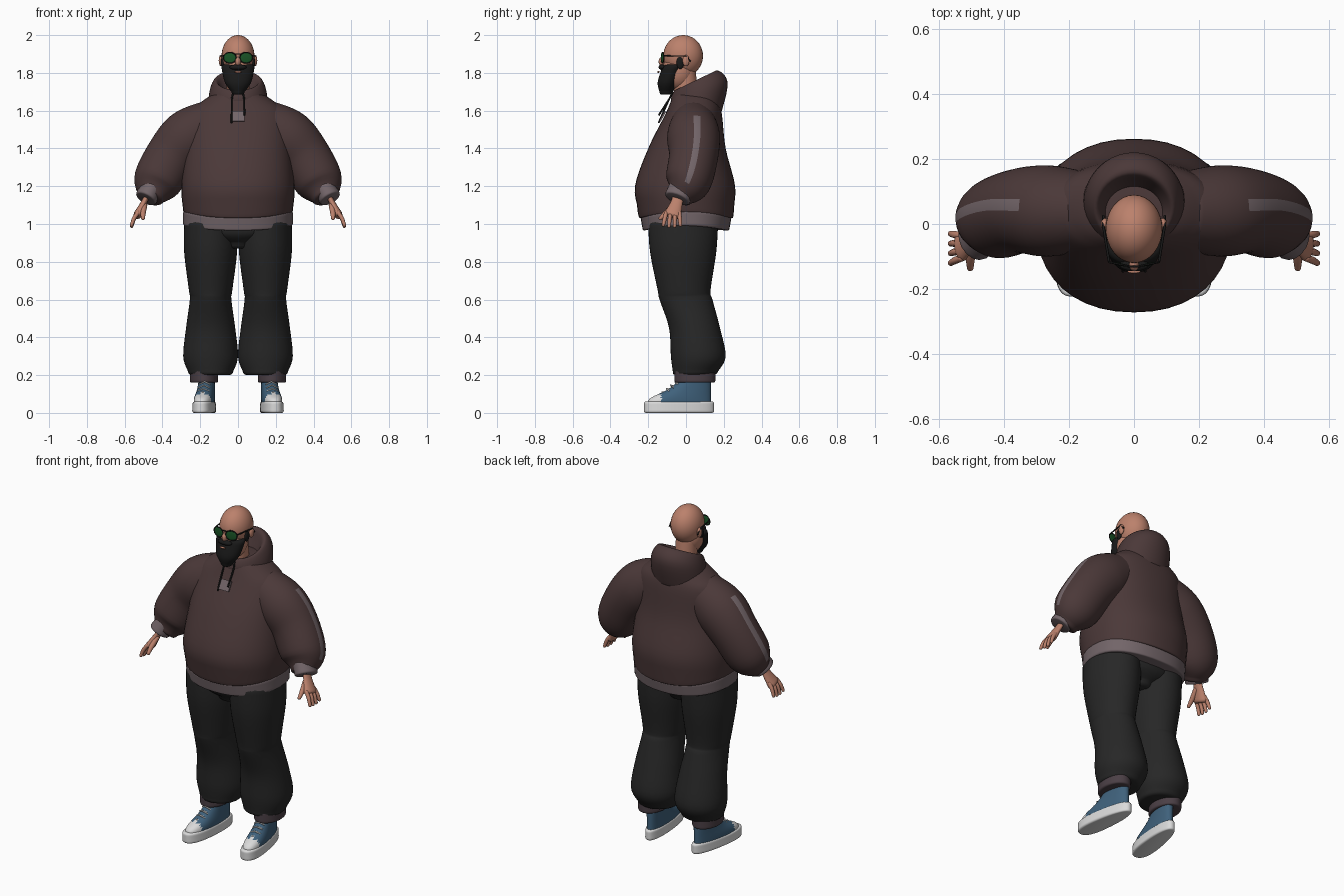
import bpy, bmesh, math
from mathutils import Vector, Matrix

if "Cube" in bpy.data.objects:
    bpy.data.objects.remove(bpy.data.objects["Cube"])


def material(name, red, green, blue):
    mat = bpy.data.materials.new(name)
    mat.use_nodes = True
    color = (red, green, blue, 1)
    mat.diffuse_color = color
    mat.node_tree.nodes["Principled BSDF"].inputs["Base Color"].default_value = color
    return mat


BROWN = material("dark brown cloth", .07, .04, .04)
MAUVE = material("mauve grey rib", .17, .13, .14)
CHARCOAL = material("charcoal cloth", .02, .02, .02)
RIB = material("dark rib", .07, .05, .06)
SKIN = material("skin", .5, .22, .15)
HAIR = material("black hair", .01, .01, .01)
BLUE = material("blue canvas", .05, .12, .2)
WHITE = material("white rubber", .7, .7, .7)
GREEN = material("green glass", .01, .09, .02)


def finish(name, bm, materials):
    """Turn a bmesh into a smooth shaded object that keeps its hard edges."""
    bmesh.ops.recalc_face_normals(bm, faces=bm.faces)
    for face in bm.faces:
        face.smooth = True
    for edge in bm.edges:
        edge.smooth = edge.calc_face_angle(0) < 1
    mesh = bpy.data.meshes.new(name)
    bm.to_mesh(mesh)
    bm.free()
    for mat in materials:
        mesh.materials.append(mat)
    return link(name, mesh)


def link(name, data):
    ob = bpy.data.objects.new(name, data)
    bpy.context.collection.objects.link(ob)
    return ob


def interpolate(rows, steps=5):
    """Smooth curve through all rows of numbers."""
    result = []
    last = len(rows) - 1
    for i in range(last):
        before, start = Vector(rows[max(i - 1, 0)]), Vector(rows[i])
        end, after = Vector(rows[i + 1]), Vector(rows[min(i + 2, last)])
        for k in range(steps):
            t = k / steps
            ease = t * t * (3 - 2 * t)
            pull_start = (end - before) / 2 * t * (1 - t) ** 2
            pull_end = (after - start) / 2 * t * t * (1 - t)
            result.append(start.lerp(end, ease) + pull_start - pull_end)
    return result + [Vector(rows[last])]


def rounded_end(frame, neighbour, radius):
    """Extra sections that round off the end of a skin."""
    centre, u, v = frame
    outward = (centre - neighbour[0]).normalized()
    sections = []
    for angle in (math.pi / 6, math.pi / 3, math.pi / 2):
        inset = radius * (1 - math.cos(angle)) * .99
        sections.append((centre + outward * radius * math.sin(angle),
                         u * (1 - inset / u.length), v * (1 - inset / v.length)))
    return sections


def skin(name, materials, frames, bevel, sides, square, rule, warp):
    """Join elliptic sections, given as centre and two half axes."""
    head = rounded_end(frames[0], frames[1], bevel)
    tail = rounded_end(frames[-1], frames[-2], bevel)
    frames = head[::-1] + frames + tail
    bm = bmesh.new()
    rings = []
    for centre, u, v in frames:
        ring = []
        for k in range(sides):
            angle = math.tau * k / sides
            across, along = (math.copysign(abs(w) ** (2 / square), w)
                             for w in (math.cos(angle), math.sin(angle)))
            ring.append(bm.verts.new(centre + u * across + v * along))
        rings.append(ring)
    for i, (low, high) in enumerate(zip(rings, rings[1:])):
        for k in range(sides):
            j = (k + 1) % sides
            face = bm.faces.new((low[k], low[j], high[j], high[k]))
            if rule:
                face.material_index = int(rule(face.calc_center_median(), i / len(rings), k / sides))
    bm.faces.new(rings[0])
    bm.faces.new(rings[-1])
    if warp:
        for vert in bm.verts:
            warp(vert.co)
    return finish(name, bm, materials)


def body(name, materials, x, rows, bevel=.01, square=2, rule=None, warp=None):
    """Level sections, each given as height, front, back and half width."""
    frames = []
    for z, front, back, half in interpolate(rows):
        frames.append((Vector((x, (front + back) / 2, z)), Vector((half, 0, 0)),
                       Vector((0, (back - front) / 2, 0))))
    return skin(name, materials, frames, bevel, 40, square, rule, warp)


def limb(name, materials, side, points, radii, bevel, flat=1, sides=16, rule=None):
    """Sections square to a path; flat scales them across the y direction."""
    centres = [Vector((p.x * side, p.y, p.z)) for p in interpolate(points)]
    sizes = interpolate([(r, r) for r in radii])
    frames = []
    for i, centre in enumerate(centres):
        tangent = (centres[min(i + 1, len(centres) - 1)] - centres[max(i - 1, 0)]).normalized()
        u = Vector((0, 1, 0))
        u = (u - tangent * u.dot(tangent)).normalized()
        v = tangent.cross(u) * side
        frames.append((centre, u * sizes[i][0], v * sizes[i][0] * flat))
    return skin(name, materials, frames, bevel, sides, 2, rule, None)


def blob(name, mat, place, size, turn=0):
    bm = bmesh.new()
    matrix = Matrix.Translation(place) @ Matrix.Rotation(turn, 4, "Z") @ Matrix.Diagonal((*size, 1))
    bmesh.ops.create_uvsphere(bm, u_segments=32, v_segments=20, radius=1, matrix=matrix)
    return finish(name, bm, [mat])


def wire(name, mat, points, radius, cyclic=False):
    curve = bpy.data.curves.new(name, "CURVE")
    curve.dimensions = "3D"
    curve.bevel_depth = radius
    curve.bevel_resolution = 1
    spline = curve.splines.new("POLY")
    spline.points.add(len(points) - 1)
    spline.use_cyclic_u = cyclic
    for target, point in zip(spline.points, points):
        target.co = (*point, 1)
    curve.materials.append(mat)
    return link(name, curve)


def droop(co):
    # lower edge of the hoodie hangs lower in front and behind
    if co.z < 1.1:
        co.z -= co.y ** 2 / 2


def tilt_hood(co):
    # the rim of the hood rises towards the back
    co.z += (co.y - .05) / 2 * min(max((co.z - 1.6) * 6, 0), 1)


def taper_shoe(co):
    co.x *= 1 - .9 * co.y


# Hoodie
body("hoodie_body", [BROWN], 0, [(1.07, -.25, .25, .29), (1.2, -.27, .26, .3), (1.4, -.2, .21, .28),
                                 (1.58, -.11, .19, .26), (1.65, -.08, .17, .19), (1.7, -.06, .15, .11)],
     square=2.2, warp=droop)
body("hoodie_hem", [MAUVE], 0, [(1, -.23, .23, .29), (1.06, -.24, .24, .29)], square=2.3, warp=droop)
body("hood", [BROWN], 0, [(1.6, -.07, .19, .16), (1.7, -.08, .22, .15), (1.76, -.06, .16, .12),
                          (1.72, -.04, .13, .09), (1.66, -.04, .1, .08)], warp=tilt_hood)
patch = bmesh.new()
bmesh.ops.create_cube(patch, size=1, matrix=Matrix.Translation((0, -.124, 1.57))
                      @ Matrix.Rotation(-.5, 4, "X") @ Matrix.Diagonal((.07, .009, .06, 1)))
finish("chest_patch", patch, [MAUVE])

# Head, neck and beard
blob("cranium", SKIN, (0, -.015, 1.89), (.087, .105, .11))
blob("jaw", SKIN, (0, -.04, 1.81), (.077, .085, .1))
body("neck", [SKIN], 0, [(1.64, -.06, .07, .06), (1.82, -.07, .05, .06)])
body("beard", [HAIR], 0, [(1.7, -.14, -.07, .035), (1.75, -.15, -.04, .07), (1.83, -.126, -.01, .088)],
     bevel=.015)
blob("moustache", HAIR, (0, -.125, 1.83), (.045, .02, .015))
blob("lower_lip", SKIN, (0, -.146, 1.805), (.02, .006, .006))
blob("nose", SKIN, (0, -.125, 1.86), (.015, .02, .025))

# Sunglasses
wire("glasses_bridge", HAIR, [(-.02, -.13, 1.9), (.02, -.13, 1.9)], .003)
for side in (1, -1):
    centre = Vector((side * .043, -.124, 1.88))
    blob("lens", GREEN, centre, (.033, .004, .028), side * .2)
    rim = []
    for k in range(24):
        angle = math.tau * k / 24
        across = .034 * math.cos(angle)
        rim.append(centre + Vector((side * across, across / 5, .029 * math.sin(angle))))
    wire("lens_frame", HAIR, rim, .003, True)
    wire("temple", HAIR, [(side * .077, -.115, 1.89), (side * .095, 0, 1.89), (side * .094, .025, 1.86)], .004)
    blob("ear", SKIN, (side * .09, 0, 1.865), (.012, .018, .03))
    blob("sideburn", HAIR, (side * .08, -.03, 1.855), (.01, .02, .035))

for side in (1, -1):
    wire("drawstring", HAIR, [(side * .026, -.07, 1.7), (side * .033, -.09, 1.66),
                              (side * .034, -.145, 1.555 + side * .02)], .005)

    # Sleeve with a stripe down its outer face, and cuff
    limb("sleeve", [BROWN, MAUVE], side,
         [(.15, .04, 1.53), (.26, .04, 1.46), (.35, .04, 1.36), (.43, .01, 1.22), (.46, -.03, 1.15)],
         [.12, .14, .13, .12, .07], .02, flat=1.06, sides=48,
         rule=lambda c, t, u: .2 < u < .24 and .28 < t < .72)
    limb("sleeve_cuff", [MAUVE], side, [(.46, -.025, 1.185), (.485, -.045, 1.14)], [.07, .07], .01, flat=.85)

    # Hand with fanned fingers
    limb("palm", [SKIN], side, [(.48, -.04, 1.15), (.5, -.05, 1.11), (.53, -.07, 1.05)],
         [.03, .032, .046], .015, flat=.5)
    for k in range(4):
        fan = k - 1.5
        root, tip = fan * .023 - .07, fan * .03 - .075
        low = .985 + abs(fan) / 150
        limb("finger", [SKIN], side, [(.53, root, 1.06), (.55, (root + tip) / 2, 1.03), (.563, tip, low)],
             [.011, .011, .009], .009)
    limb("thumb", [SKIN], side, [(.495, -.065, 1.1), (.502, -.105, 1.06), (.503, -.135, 1.03)],
         [.015, .014, .01], .01)

    # Trouser leg and ankle rib
    body("trouser_leg", [CHARCOAL], side * .145,
         [(1, -.2, .17, .14), (.85, -.19, .16, .14), (.65, -.15, .13, .115), (.6, -.14, .14, .11),
          (.45, -.09, .18, .13), (.3, -.08, .21, .145), (.22, -.07, .17, .12)], bevel=.02)
    body("ankle_rib", [RIB], side * .18, [(.22, -.06, .155, .075), (.17, -.06, .155, .075)])

    # Shoe with rubber sole, toe cap and crossed laces
    shoe = [body("shoe_sole", [WHITE], 0, [(.01, -.187, .187, .056), (.05, -.187, .187, .054)],
                 square=2.4, warp=taper_shoe),
            body("shoe_upper", [BLUE, WHITE], 0,
                 [(.05, -.17, .17, .05), (.08, -.15, .17, .05), (.13, -.05, .17, .046), (.2, .03, .17, .044)],
                 square=2.3, rule=lambda c, t, u: c.y < -.1, warp=taper_shoe)]
    for k in range(5):
        y, z = -.085 + .023 * k, .105 + .018 * k
        for cross in (-.008, .008):
            shoe.append(wire("lace", WHITE, [(-.03, y + .015 + cross, z - .008), (0, y - .005, z + .006),
                                             (.03, y + .015 - cross, z - .008)], .004))
    for part in shoe:
        part.location = (side * .175, -.037, 0)
        part.rotation_euler.z = side * .13

# Seat joining the two legs
body("trouser_seat", [CHARCOAL], 0, [(.9, -.14, .11, .1), (.95, -.19, .16, .24), (1.04, -.19, .17, .27)],
     bevel=.03)
